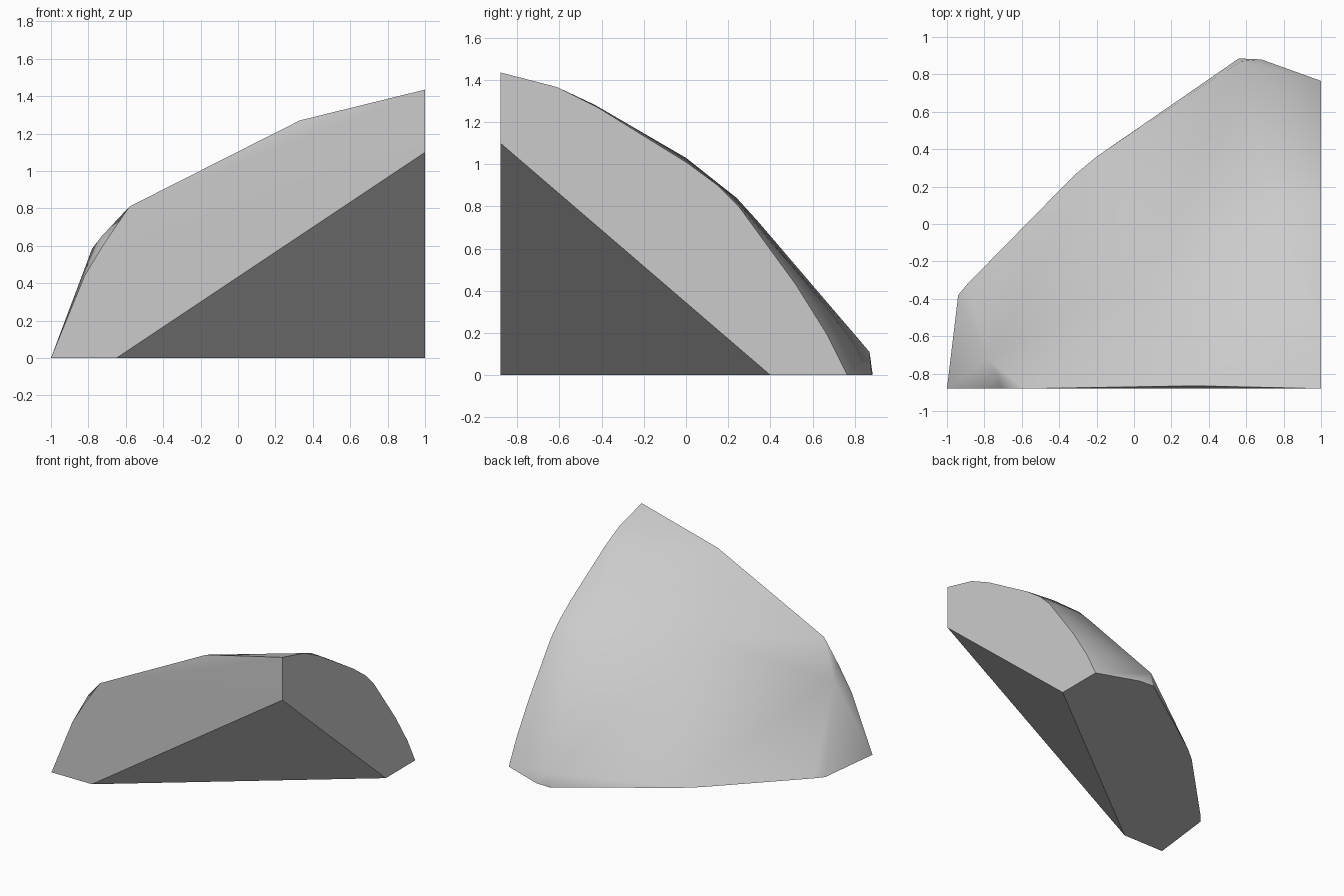
import bpy
import bmesh
from math import radians

# Remove the default cube only
default_cube = bpy.data.objects.get("Cube")
if default_cube:
    bpy.data.objects.remove(default_cube, do_unlink=True)

FRONT, SIDE = -.88, 1.0


def make_material(name, colour):
    material = bpy.data.materials.new(name)
    material.use_nodes = True
    material.diffuse_color = colour
    shader = next(n for n in material.node_tree.nodes if n.type == "BSDF_PRINCIPLED")
    shader.inputs["Base Color"].default_value = colour
    shader.inputs["Roughness"].default_value = .9
    return material


def make_hull(name, points, material):
    """Wrap a closed convex stone around a handful of corner points."""
    bm = bmesh.new()
    for point in points:
        bm.verts.new(point)
    bmesh.ops.convex_hull(bm, input=bm.verts)
    loose = [v for v in bm.verts if not v.link_faces]
    bmesh.ops.delete(bm, geom=loose, context="VERTS")
    # Merge the triangles of each flat cut into one face
    bmesh.ops.dissolve_limit(bm, angle_limit=radians(.5),
                             verts=bm.verts, edges=bm.edges)
    bmesh.ops.recalc_face_normals(bm, faces=bm.faces)
    mesh = bpy.data.meshes.new(name)
    bm.to_mesh(mesh)
    bm.free()
    mesh.materials.append(material)
    stone = bpy.data.objects.new(name, mesh)
    bpy.context.collection.objects.link(stone)
    return stone


# Footprint on the ground, running round the back
footprint = [(-1, FRONT), (-.94, -.38), (-.89, -.32), (-.32, .26), (-.2, .36),
             (.56, .885), (.68, .88), (SIDE, .765)]

# Flat cut on the front, as x and z
front_cut = [(-.82, .44), (-.71, .62), (-.58, .81)]

# Flat cut on the side, as y and z
side_cut = [(FRONT, 1.435), (-.61, 1.365), (-.42, 1.27), (0, 1.01),
            (.15, .9), (.25, .8), (.52, .43), (.67, .19)]

# Undercut corner: one slanted triangle between the two flat cuts
undercut = [(-.65, FRONT, 0), (SIDE, .4, 0), (SIDE, FRONT, 1.1)]

# Rounded crown, from the front edge down to the back
crown = [(.33, -.865, 1.27), (.21, -.61, 1.11), (.94, -.43, 1.28),
         (.75, 0, 1.03), (.71, .24, .84), (.69, .34, .73), (.05, -.3, .86)]

# Small shoulders at both ends
shoulders = [(-.78, -.72, .585), (-.73, -.81, .65), (.57, .87, .11)]

points = [(x, y, 0) for x, y in footprint]
points += [(x, FRONT, z) for x, z in front_cut]
points += [(SIDE, y, z) for y, z in side_cut]
points += undercut + crown + shoulders

grey_stone = make_material("grey stone", (.6, .6, .6, 1))
rock = make_hull("rock", points, grey_stone)

# Soft crown with crisp edges round the flat cuts
bpy.ops.object.select_all(action="DESELECT")
rock.select_set(True)
bpy.context.view_layer.objects.active = rock
bpy.ops.object.shade_smooth_by_angle(angle=radians(35))
